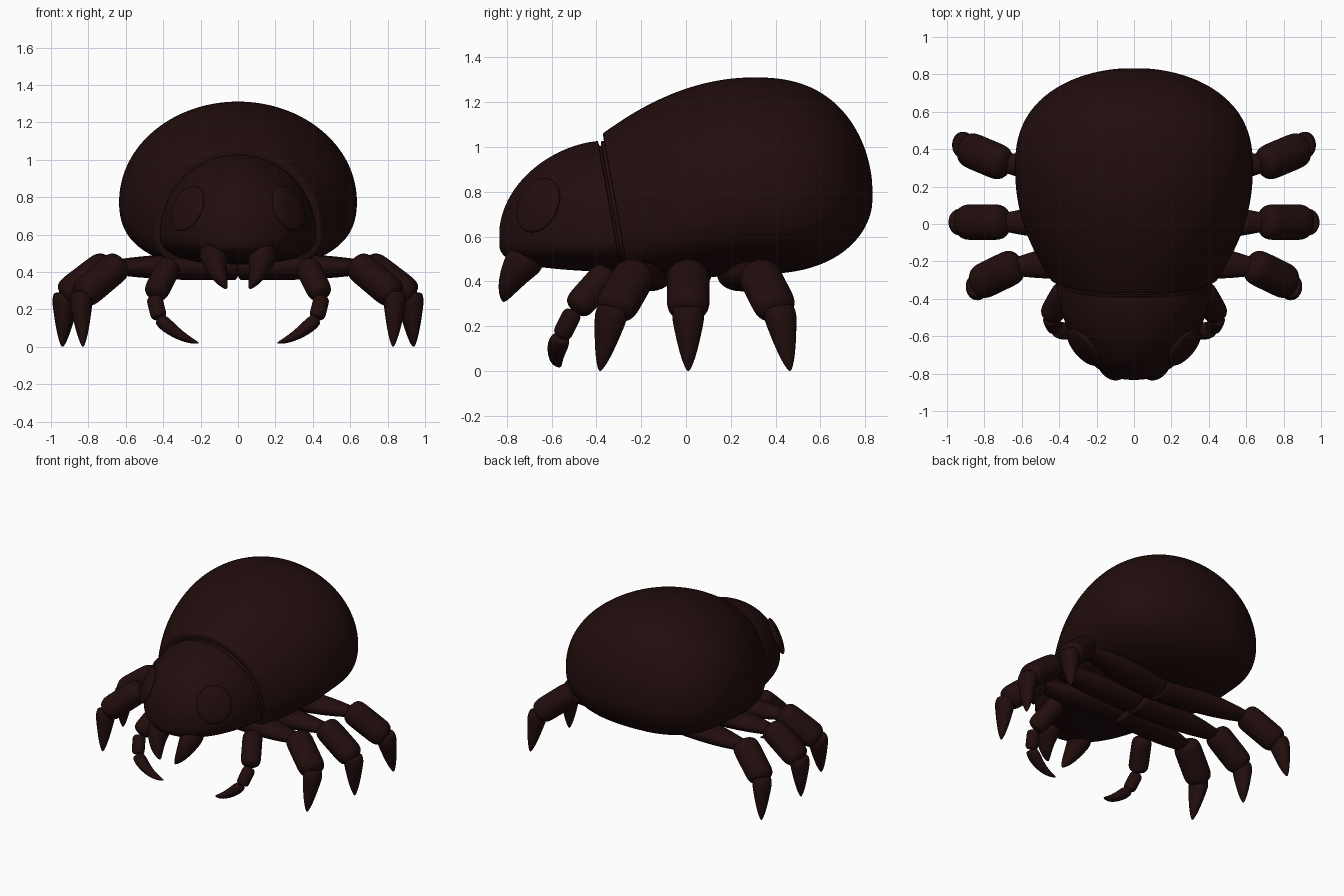
import bpy, bmesh, math
from mathutils import Vector

cube = bpy.data.objects.get("Cube")
if cube:
    bpy.data.objects.remove(cube, do_unlink=True)

color = (0.016, 0.004, 0.004, 1)
shell = bpy.data.materials.new("dark brown shell")
shell.use_nodes = True
shell.diffuse_color = color
shell.node_tree.nodes["Principled BSDF"].inputs["Base Color"].default_value = color


def skin(name, rings):
    """Bridge rings of points into a closed, smooth part."""
    bm = bmesh.new()
    loops = [[bm.verts.new(point) for point in ring] for ring in rings]
    for near, far in zip(loops, loops[1:]):
        for i in range(len(near)):
            bm.faces.new((near[i - 1], near[i], far[i], far[i - 1]))
    bm.faces.new(loops[0])
    bm.faces.new(loops[-1])
    bmesh.ops.recalc_face_normals(bm, faces=bm.faces)
    for face in bm.faces:
        face.smooth = True
    mesh = bpy.data.meshes.new(name)
    bm.to_mesh(mesh)
    bm.free()
    mesh.materials.append(shell)
    part = bpy.data.objects.new(name, mesh)
    bpy.context.collection.objects.link(part)
    smooth = part.modifiers.new("smooth", 'SUBSURF')
    smooth.levels = smooth.render_levels = 2


def circle(sides):
    """Cosine and sine of evenly spaced angles."""
    angles = [math.tau * i / sides for i in range(sides)]
    return [(math.cos(angle), math.sin(angle)) for angle in angles]


def soften(value):
    """Square off the underside of a cross-section a little."""
    return math.copysign(abs(value) ** 0.8, value)


def hull(name, stations, shape):
    """Loft oval sections along y; shape gives their size at each station."""
    rings = []
    for y in stations:
        width, middle, rise, drop, lean = shape(y)
        ring = []
        for c, s in circle(32):
            if s >= 0:
                x, z = width * c, rise * s
            else:
                x, z = width * soften(c), drop * soften(s)
            ring.append((x, y + lean * (rise - z), middle + z))
        rings.append(ring)
    skin(name, rings)


def limb(name, side, start, end, width, profile, flat=1.0, bow=(0, 0, 0)):
    """Tube from start to end, bowed in the middle, thickness set by a profile."""
    mirror = Vector((side, 1, 1))
    start, end, bow = (Vector(v) * mirror for v in (start, end, bow))
    across = Vector((0, 1, 0))
    steps = 8
    rings = []
    for i in range(steps + 1):
        f = (1 - math.cos(math.pi * i / steps)) / 2
        center = start.lerp(end, f) + bow * 4 * f * (1 - f)
        tangent = (end - start + bow * 4 * (1 - 2 * f)).normalized()
        u = (across - tangent * tangent.dot(across)).normalized()
        v = tangent.cross(u) * flat
        radius = width * max(profile(f), 0.05)
        rings.append([center + (u * c + v * s) * radius for c, s in circle(12)])
    skin(name, rings)


# Limb profiles over the length from zero to one
def claw(f):
    return min(1, 0.75 + 2 * f) * (1 - f) ** 0.6


def block(f):
    return (1 - abs(2 * f - 1) ** 12) ** 0.5


def hip(f):
    return 1 - 0.6 * f ** 3


# Abdomen: a widening front part that meets a rounded rear
def abdomen_shape(y):
    front = max(0.3 - y, 0) / 0.67
    rear = max(y - 0.3, 0) / 0.535
    size = (1 - rear ** 2.5) ** 0.5
    taper = front ** 2
    middle = 0.78 - 0.16 * front
    rise = 1.315 - 0.25 * taper - middle
    drop = middle - 0.43 + 0.04 * front
    return (0.64 - 0.19 * taper) * size, middle, rise * size, drop * size, 0.18 * taper


sweep = [math.sin(math.pi / 2 * i / 25) for i in range(25)]
hull("abdomen", [-0.375, -0.37] + [1.195 * s - 0.36 for s in sweep], abdomen_shape)


# Head: a rounded snout, leaning back towards the neck
def head_shape(y):
    snout = max(-0.38 - y, 0) / 0.455
    size = (1 - snout ** 1.7) ** 0.5
    return 0.42 * size, 0.6, 0.43 * size, 0.16 * size ** 0.5, 0.18 * size ** 4


def neck_shape(y):
    return 0.405, 0.6, 0.41, 0.15, 0.18


hull("head", [-0.39, -0.395] + [-0.4 - 0.434 * s for s in sweep], head_shape)
hull("neck", (-0.44, -0.42, -0.3), neck_shape)
hull("neck_collar", (-0.385, -0.38, -0.34, -0.3), head_shape)

# Legs: knee position and the heading beyond it
legs = {
    "front": (0.59, -0.2, -0.45),
    "middle": (0.65, 0.01, 0),
    "rear": (0.65, 0.3, 0.4),
}

for side, word in ((1, "left"), (-1, "right")):
    for label, (x, y, heading) in legs.items():
        knee = Vector((x, y, 0.48))
        foot = knee + Vector((0.29 * math.cos(heading), 0.29 * math.sin(heading), -0.22))
        ankle = foot + Vector((-0.01, 0, 0.03))
        tip = Vector((foot.x + 0.05 * heading, foot.y + 0.13 * heading, 0))
        name = f"{word}_{label}"
        limb(name + "_hip", side, (0, 0.8 * y, 0.43), knee.lerp(foot, 0.25), 0.11, hip, 0.7)
        limb(name + "_shin", side, knee.lerp(foot, 0.1), foot, 0.1, block, 0.88)
        limb(name + "_claw", side, ankle, tip, 0.085, claw, 0.85)

    # Feelers below the head
    shoulder, elbow, wrist = (0.36, -0.34, 0.45), (0.45, -0.5, 0.27), (0.42, -0.56, 0.15)
    limb(word + "_feeler_upper", side, shoulder, elbow, 0.07, block)
    limb(word + "_feeler_middle", side, elbow, wrist, 0.045, block)
    limb(word + "_feeler_claw", side, wrist, (0.21, -0.56, 0.02), 0.055, claw, 0.8, (0, -0.02, -0.02))

    # Fangs
    limb(word + "_fang", side, (0.13, -0.69, 0.53), (0.06, -0.815, 0.31), 0.1, claw, 0.9, (0.02, -0.02, 0))

    # Low domed eyes
    bpy.ops.mesh.primitive_uv_sphere_add(radius=1, location=(0.27 * side, -0.66, 0.74))
    eye = bpy.context.object
    eye.name = word + "_eye"
    eye.scale = (0.12, 0.13, 0.03)
    eye.rotation_euler = Vector((0.7 * side, -0.6, 0.35)).to_track_quat('Z', 'Y').to_euler()
    eye.data.materials.append(shell)
    bpy.ops.object.shade_smooth()
